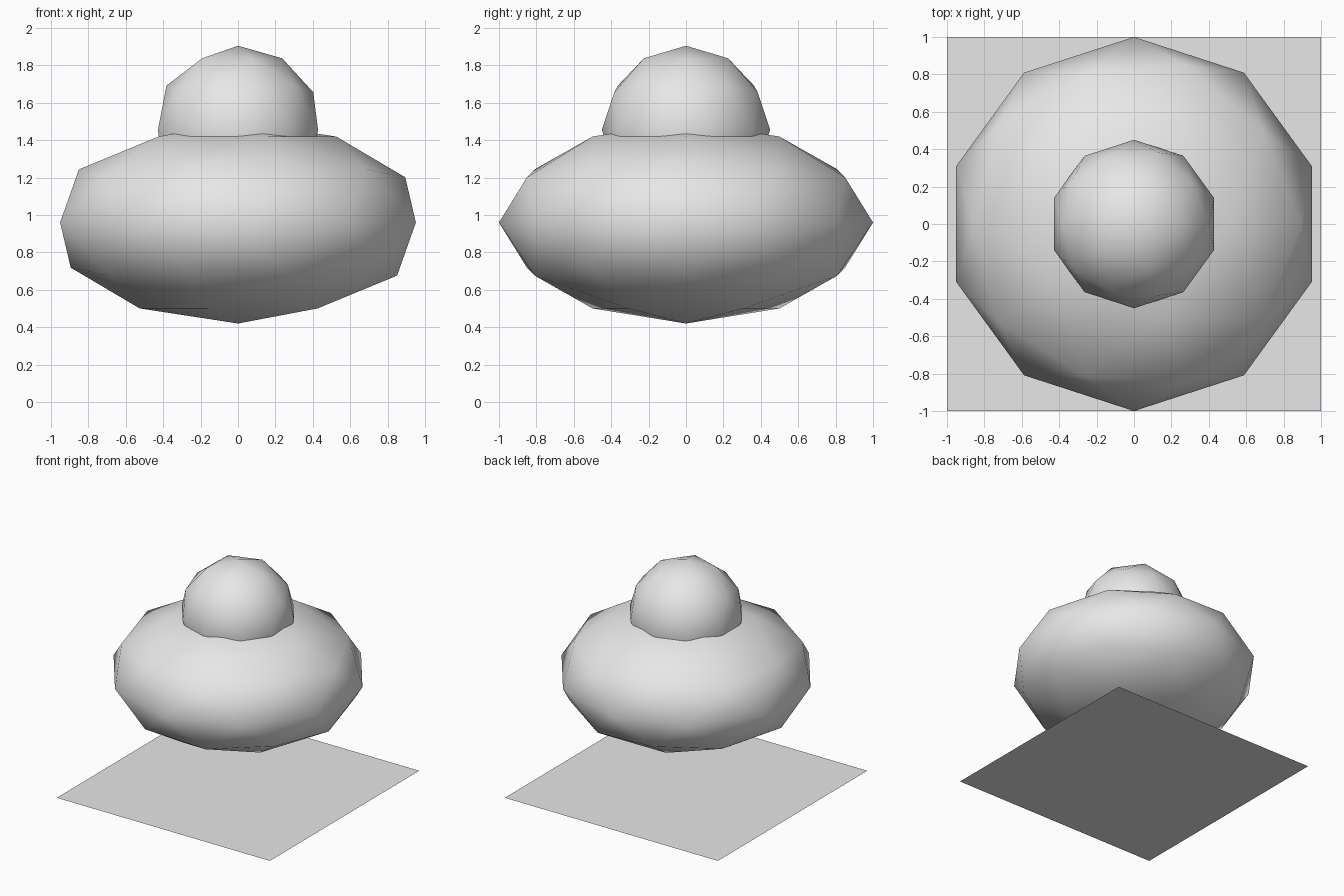
import bpy

cube = bpy.data.objects.get("Cube")
if cube:
    bpy.data.objects.remove(cube, do_unlink=True)

# One plain grey for every part
GREY = (0.8, 0.8, 0.8, 1)
grey = bpy.data.materials.new("light grey")
grey.use_nodes = True
grey.diffuse_color = GREY
shader = next(n for n in grey.node_tree.nodes if n.type == 'BSDF_PRINCIPLED')
shader.inputs["Base Color"].default_value = GREY


def finish(name):
    obj = bpy.context.object
    obj.name = obj.data.name = name
    obj.data.materials.clear()
    obj.data.materials.append(grey)
    return obj


def faceted_ball(name, radius, height, centre_z):
    """Low-poly icosphere, squashed to a half-height and smooth shaded."""
    bpy.ops.mesh.primitive_ico_sphere_add(
        subdivisions=2, radius=radius, location=(0, 0, centre_z))
    obj = finish(name)
    obj.scale.z = height / radius
    bpy.ops.object.transform_apply(location=False, rotation=False, scale=True)
    bpy.ops.object.shade_smooth()


# Flat square base
bpy.ops.mesh.primitive_plane_add(size=2, location=(0, 0, 0))
finish("base_plane")

# Wide squashed body with a round head sunk into its top
faceted_ball("body", 1.0, 0.54, 0.96)
faceted_ball("head", 0.45, 0.45, 1.455)
